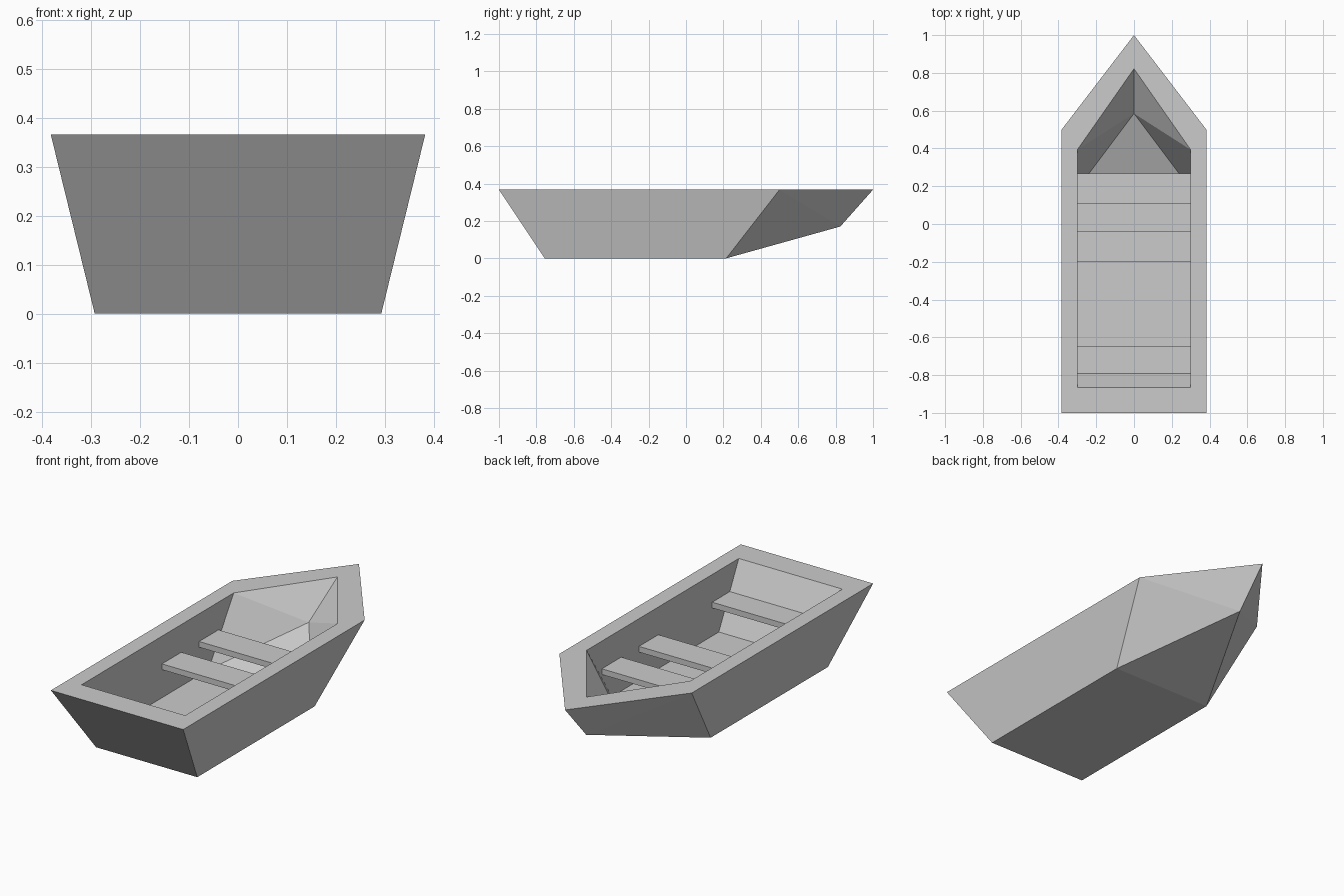
import bpy, bmesh

if "Cube" in bpy.data.objects:
    bpy.data.objects.remove(bpy.data.objects["Cube"])

RIM_Z = 0.367


def ring(bm, stern, shoulder, bow):
    """Five-point boat outline mirrored in x: stern pair, shoulder pair, bow point."""
    (sx, sy, sz), (hx, hy, hz), (by, bz) = stern, shoulder, bow
    pts = [(-sx, sy, sz), (sx, sy, sz), (hx, hy, hz), (0, by, bz), (-hx, hy, hz)]
    return [bm.verts.new(p) for p in pts]


def wall(bm, low, rim):
    """Wall between a lower outline and a rim; bow panels fold from shoulder to stem."""
    for i in range(5):
        j = (i + 1) % 5
        if i in (2, 3):
            s, b = (i, j) if i == 2 else (j, i)
            bm.faces.new((low[s], low[b], rim[s]))
            bm.faces.new((low[b], rim[b], rim[s]))
        else:
            bm.faces.new((low[i], low[j], rim[j], rim[i]))


def floor(bm, r):
    """Flat floor plus the rising bow triangle."""
    bm.faces.new((r[0], r[1], r[2], r[4]))
    bm.faces.new((r[4], r[2], r[3]))


def finish(bm, name):
    bmesh.ops.recalc_face_normals(bm, faces=bm.faces)
    mesh = bpy.data.meshes.new(name)
    bm.to_mesh(mesh)
    bm.free()
    obj = bpy.data.objects.new(name, mesh)
    bpy.context.collection.objects.link(obj)
    return obj


# Hull: outer shell, flat gunwale, inner cavity
bm = bmesh.new()
bottom = ring(bm, (0.293, -0.755, 0), (0.293, 0.215, 0), (0.825, 0.17))
outer = ring(bm, (0.383, -1, RIM_Z), (0.383, 0.5, RIM_Z), (1, RIM_Z))
inner = ring(bm, (0.3, -0.865, RIM_Z), (0.3, 0.393, RIM_Z), (0.822, RIM_Z))
deck = ring(bm, (0.3, -0.70, 0.045), (0.3, 0.185, 0.045), (0.585, 0.22))
wall(bm, bottom, outer)
wall(bm, deck, inner)
floor(bm, bottom)
floor(bm, deck)
for i in range(5):
    j = (i + 1) % 5
    bm.faces.new((outer[i], outer[j], inner[j], inner[i]))
finish(bm, "hull")

# Bench seats, ends buried in the hull walls
for name, y0, y1 in (("rear_seat", -0.81, -0.645),
                     ("middle_seat", -0.2, -0.04),
                     ("bow_seat", 0.107, 0.267)):
    bm = bmesh.new()
    bmesh.ops.create_cube(bm, size=1)
    bmesh.ops.scale(bm, vec=(0.61, y1 - y0, 0.03), verts=bm.verts)
    bmesh.ops.translate(bm, vec=(0, (y0 + y1) / 2, 0.207), verts=bm.verts)
    finish(bm, name)
